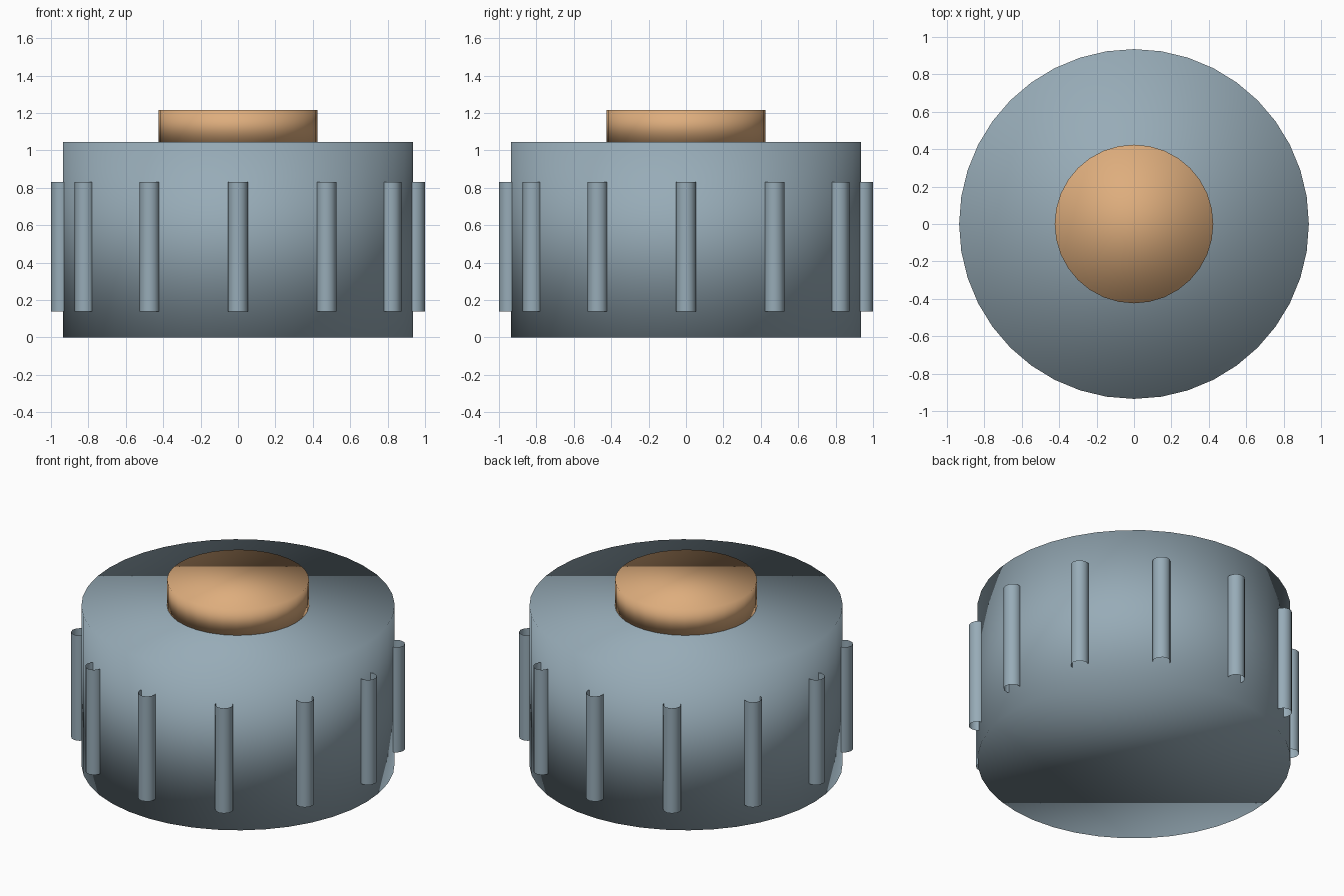
import bpy
import math

cube = bpy.data.objects.get("Cube")
if cube:
    bpy.data.objects.remove(cube, do_unlink=True)


def make_material(name, rgb):
    mat = bpy.data.materials.new(name)
    mat.use_nodes = True
    colour = (*rgb, 1.0)
    mat.diffuse_color = colour
    mat.node_tree.nodes["Principled BSDF"].inputs["Base Color"].default_value = colour
    return mat


def cylinder(name, mat, radius, bottom, top, sides, x=0.0, y=0.0, turn=0.0, ends="NGON"):
    bpy.ops.mesh.primitive_cylinder_add(
        vertices=sides, radius=radius, depth=top - bottom, end_fill_type=ends,
        location=(x, y, (bottom + top) / 2), rotation=(0, 0, turn))
    obj = bpy.context.object
    obj.name = name
    obj.data.materials.append(mat)
    bpy.ops.object.shade_smooth()
    return obj


blue_grey = make_material("blue_grey", (0.31, 0.41, 0.475))
tan = make_material("warm_tan", (0.73, 0.42, 0.205))

# Round body and the raised disc on top
cylinder("body", blue_grey, 0.935, 0.0, 1.045, 40)
cylinder("top_disc", tan, 0.424, 1.045, 1.215, 32)

# Open-ended grip ribs sunk halfway into the side wall
RIBS = 12
RING = 0.946
for i in range(RIBS):
    angle = i * math.tau / RIBS
    cylinder(f"grip_rib_{i + 1}", blue_grey, 0.054, 0.14, 0.832, 12,
             RING * math.cos(angle), RING * math.sin(angle), angle, "NOTHING")
